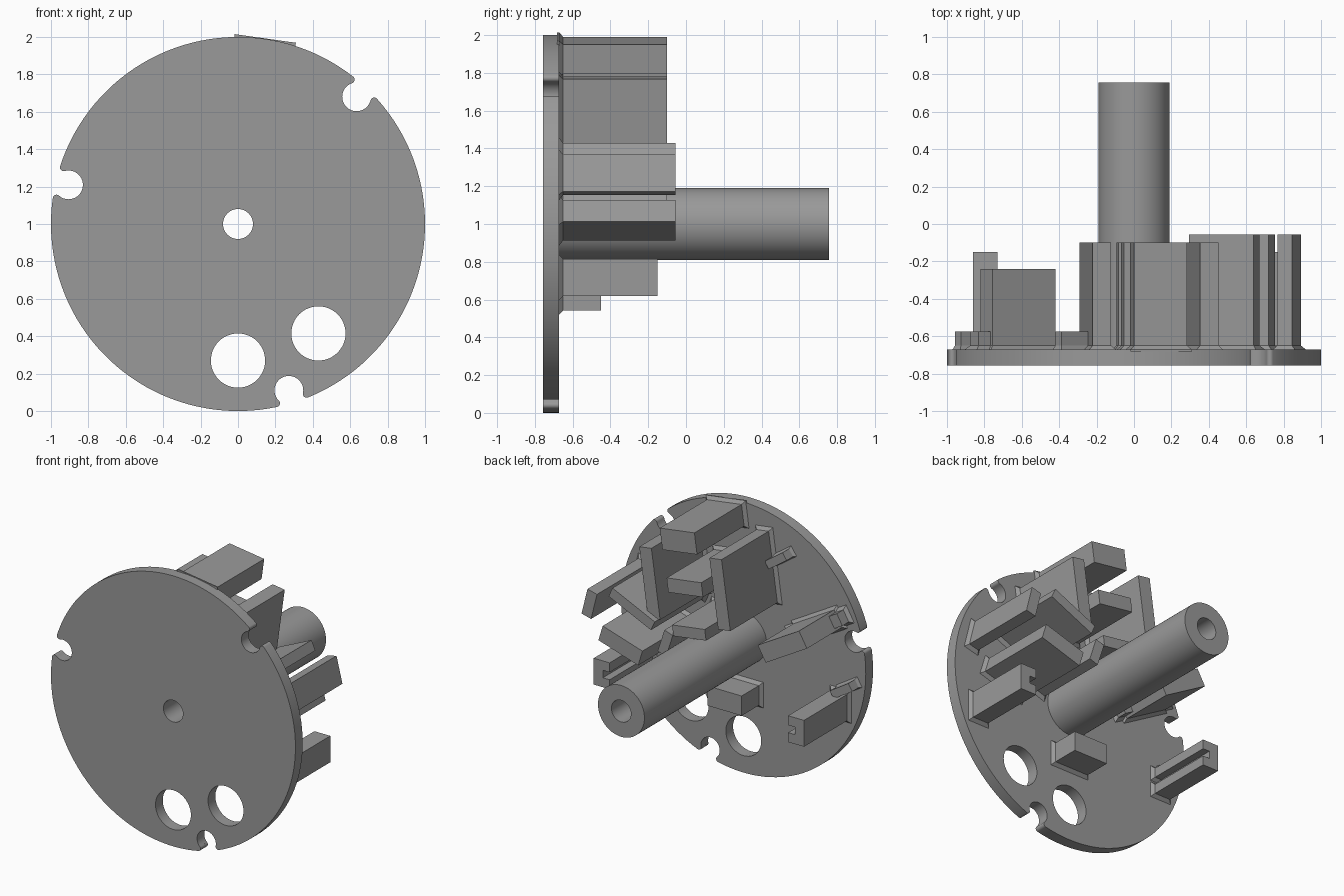
import bpy, bmesh, math
from mathutils import Vector

if "Cube" in bpy.data.objects:
    bpy.data.objects.remove(bpy.data.objects["Cube"])

grey = bpy.data.materials.new("plain_grey")
grey.diffuse_color = (0.32, 0.32, 0.32, 1)
grey.use_nodes = True
grey.node_tree.nodes["Principled BSDF"].inputs["Base Color"].default_value = grey.diffuse_color
BACK = -0.672  # rear face of the disc


def arc(cx, cz, r, a0, a1, n):
    return [(cx + r * math.cos(math.radians(a0 + (a1 - a0) * i / n)),
             cz + r * math.sin(math.radians(a0 + (a1 - a0) * i / n))) for i in range(n + 1)]


def circle(cx, cz, r, n=48):
    return arc(cx, cz, r, 0, 360, n)[:-1]


def plate(name, loops, y0, y1):
    """Solid from nested outlines in the x-z plane; inner outlines become holes."""
    cu = bpy.data.curves.new(name, 'CURVE')
    cu.dimensions, cu.fill_mode, cu.extrude = '2D', 'BOTH', (y1 - y0) / 2
    for pts in loops:
        s = cu.splines.new('POLY')
        s.points.add(len(pts) - 1)
        for p, (x, z) in zip(s.points, pts):
            p.co = (x, z, 0, 1)
        s.use_cyclic_u = True
    ob = bpy.data.objects.new(name, cu)
    bpy.context.collection.objects.link(ob)
    ob.rotation_euler = (math.pi / 2, 0, 0)
    ob.location = (0, (y0 + y1) / 2, 0)
    bpy.ops.object.select_all(action='DESELECT')
    ob.select_set(True)
    bpy.context.view_layer.objects.active = ob
    bpy.ops.object.convert(target='MESH')
    ob = bpy.context.object
    bm = bmesh.new()
    bm.from_mesh(ob.data)
    bmesh.ops.remove_doubles(bm, verts=bm.verts, dist=1e-5)
    bmesh.ops.recalc_face_normals(bm, faces=bm.faces)
    bm.to_mesh(ob.data)
    bm.free()
    ob.data.materials.clear()
    ob.data.materials.append(grey)
    bpy.ops.object.shade_smooth_by_angle(angle=math.radians(30))
    return ob


def grow(pts, d):
    """Offset a counter-clockwise outline outwards by d."""
    out, n = [], len(pts)
    for i in range(n):
        a, b, c = (Vector(pts[(i + k) % n]) for k in (-1, 0, 1))
        e, f = (b - a).normalized(), (c - b).normalized()
        n1, n2 = Vector((e.y, -e.x)), Vector((f.y, -f.x))
        out.append(b + (n1 + n2) * (d / (1 + n1.dot(n2))))
    return out


def post(name, pts, top, flare=0.022):
    """Straight post standing on the rear of the disc with a flared foot."""
    bm = bmesh.new()
    rings = []
    for y, outline in ((BACK - 0.01, grow(pts, flare)), (BACK, grow(pts, flare)),
                       (BACK + 0.022, pts), (top, pts)):
        rings.append([bm.verts.new((p[0], y, p[1])) for p in outline])
    for lo, hi in zip(rings, rings[1:]):
        for i in range(len(pts)):
            j = (i + 1) % len(pts)
            bm.faces.new((lo[i], lo[j], hi[j], hi[i]))
    bm.faces.new(rings[0])
    bm.faces.new(rings[-1])
    bmesh.ops.recalc_face_normals(bm, faces=bm.faces)
    me = bpy.data.meshes.new(name)
    bm.to_mesh(me)
    bm.free()
    me.materials.append(grey)
    bpy.context.collection.objects.link(bpy.data.objects.new(name, me))


def bar(name, cx, cz, hu, hv, deg, top, flare=0.022):
    """Rectangular post: half sizes hu, hv, turned by deg in the disc plane."""
    c, s = math.cos(math.radians(deg)), math.sin(math.radians(deg))
    pts = [(cx + u * c - v * s, cz + u * s + v * c)
           for u, v in ((-hu, -hv), (hu, -hv), (hu, hv), (-hu, hv))]
    post(name, pts, top, flare)


# disc outline with three round notches that have rounded lips
A, NOTCH = 4.98, 0.93
lx, lz = 0.98 * math.cos(math.radians(A)), 0.98 * math.sin(math.radians(A))
notch = (arc(lx, -lz, 0.02, -A, 118.5, 8) + arc(NOTCH, 0, 0.077, -61.5, -298.5, 24)
         + arc(lx, lz, 0.02, -118.5, A, 8))
outline = []
for k in range(3):
    phi = 47 + 120 * k
    c, s = math.cos(math.radians(phi)), math.sin(math.radians(phi))
    outline += [(x * c - z * s, 1 + x * s + z * c) for x, z in notch]
    outline += arc(0, 1, 1, phi + A, phi + 120 - A, 40)[1:-1]
plate("disc", [outline, circle(0, 1, 0.08), circle(0, 0.27, 0.145),
               circle(0.43, 0.415, 0.145)], -0.757, BACK)

# hollow shaft
plate("shaft", [circle(0, 1, 0.19, 64), circle(0, 1, 0.08)], BACK - 0.01, 0.757)

# upper holder: two side plates and three cross blocks
bar("upper_plate_left", -0.207, 1.59, 0.05, 0.257, -8, -0.1)
bar("upper_plate_right", 0.367, 1.52, 0.05, 0.257, -8, -0.1)
bar("upper_block_outer", 0.132, 1.893, 0.143, 0.078, -8, -0.1)
bar("upper_block_middle", 0.08, 1.565, 0.143, 0.052, -8, -0.1)
bar("upper_block_inner", 0.045, 1.24, 0.135, 0.04, -8, -0.1)

# right holder: two side plates with inner and outer stops
bar("right_plate_upper", 0.483, 1.315, 0.19, 0.038, 24.5, -0.055)
bar("right_plate_lower", 0.575, 1.02, 0.17, 0.06, 17, -0.055)
bar("right_stop_outer", 0.83, 1.26, 0.04, 0.1, 14, -0.055)
bar("right_stop_inner", 0.24, 1.11, 0.036, 0.09, 18, -0.1)

# left holder with its low rail
bar("left_holder", -0.62, 1.26, 0.195, 0.065, 150, -0.24)
bar("left_rail", -0.62, 1.26, 0.27, 0.045, 150, -0.575)

# grooved posts on both sides, grooves facing inwards
side = [(0.86, 0.62), (0.86, 0.815), (0.73, 0.815), (0.73, 0.745),
        (0.785, 0.745), (0.785, 0.69), (0.73, 0.69), (0.73, 0.62)]
post("grooved_post_right", side, -0.15)
post("grooved_post_left", [(-x, z) for x, z in reversed(side)], -0.15)

# low clips and the block below the shaft
bar("clip_lower", -0.865, 0.87, 0.09, 0.03, 148, -0.575, 0.01)
bar("clip_upper", -0.33, 1.69, 0.09, 0.03, 145, -0.575, 0.01)
bar("lower_block", 0, 0.615, 0.14, 0.073, 0, -0.45)
